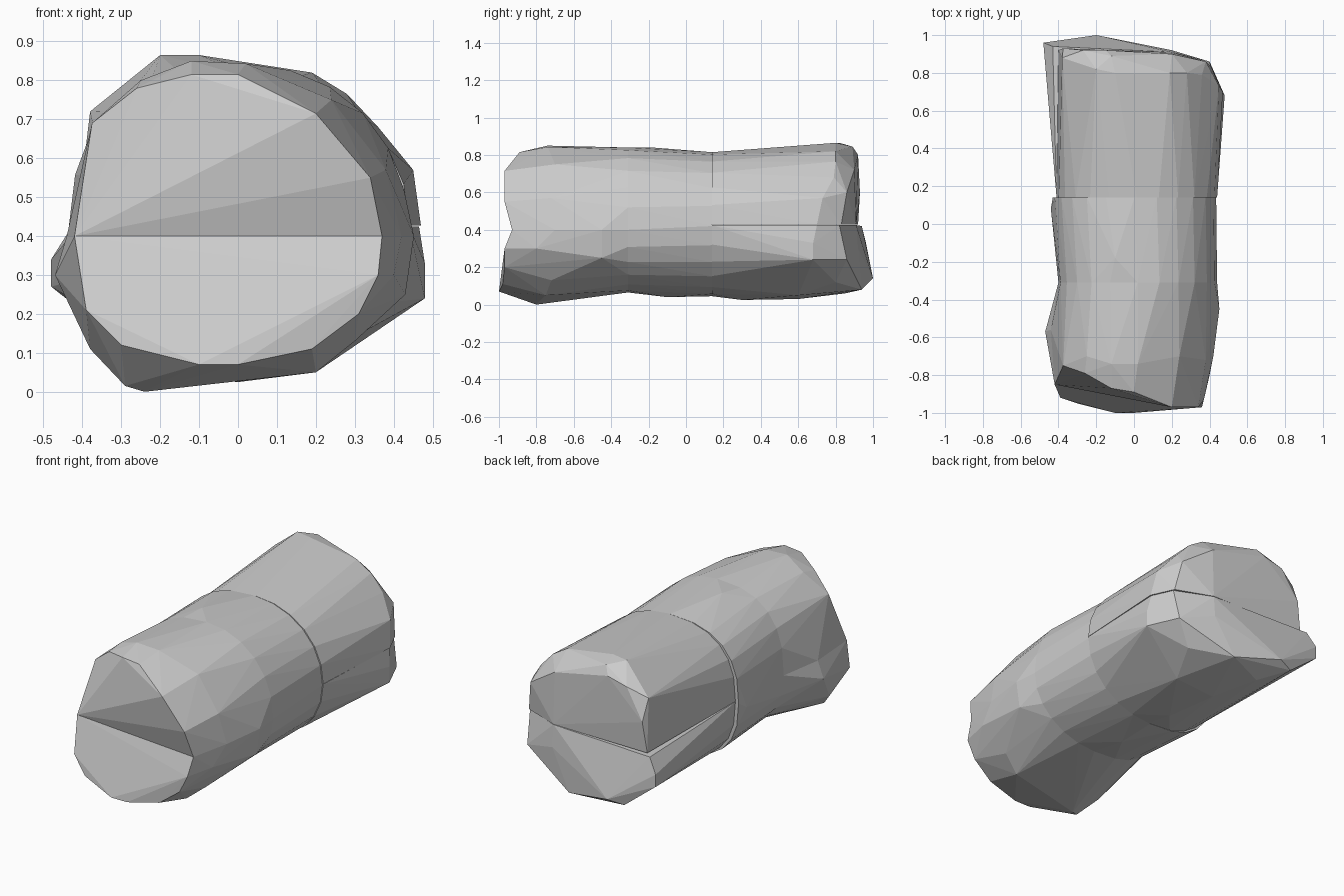
import bpy, bmesh
from math import cos, sin, pi


def arc(y, left, right, base, tip, n=12):
    """Half oval across the log, squarer on its left side, from seam to top or bottom."""
    cx, rx = (left + right) / 2, (right - left) / 2
    pts = []
    for i in range(n + 1):
        c, s = cos(pi * i / n), max(sin(pi * i / n), 0.0)
        k = 0.78 if c < 0 else 0.96
        x = abs(c) ** k * (1 if c > 0 else -1)
        pts.append((cx + rx * x, y, base + (tip - base) * s ** k))
    return pts


def hull(name, points):
    """Flat-faced convex chunk wrapped around the given points."""
    bm = bmesh.new()
    for p in points:
        bm.verts.new(p)
    bmesh.ops.remove_doubles(bm, verts=bm.verts, dist=0.002)
    res = bmesh.ops.convex_hull(bm, input=bm.verts)
    loose = [g for g in res["geom_interior"] if isinstance(g, bmesh.types.BMVert)]
    bmesh.ops.delete(bm, geom=loose, context='VERTS')
    bmesh.ops.recalc_face_normals(bm, faces=bm.faces)
    mesh = bpy.data.meshes.new(name)
    bm.to_mesh(mesh)
    bm.free()
    obj = bpy.data.objects.new(name, mesh)
    bpy.context.collection.objects.link(obj)


# Front chunk, upper half with its slanted end
hull("front_upper", arc(-0.31, -0.40, 0.44, 0.40, 0.84) + [
    (-0.25, -0.70, 0.80), (-0.12, -0.74, 0.85), (0.02, -0.74, 0.843), (0.24, -0.70, 0.75),
    (0.38, -0.72, 0.57), (0.42, -0.70, 0.40), (-0.44, -0.56, 0.40), (0.452, -0.45, 0.40),
    (-0.42, -0.85, 0.40), (-0.375, -0.75, 0.69), (-0.26, -0.79, 0.78),
    (-0.12, -0.87, 0.815), (0.0, -0.89, 0.815), (0.20, -0.97, 0.715),
    (0.34, -0.97, 0.55), (0.37, -0.93, 0.40)])

# Front chunk, lower half
hull("front_lower", arc(-0.31, -0.40, 0.44, 0.40, 0.065) + [
    (-0.47, -0.57, 0.30), (-0.44, -0.56, 0.40), (-0.24, -0.80, 0.0),
    (-0.29, -0.83, 0.015), (-0.38, -0.75, 0.11), (0.20, -0.75, 0.05),
    (0.30, -0.72, 0.13), (0.40, -0.80, 0.30), (0.42, -0.70, 0.40),
    (0.452, -0.45, 0.40), (0.43, -0.45, 0.25),
    (-0.42, -0.85, 0.40), (-0.39, -0.92, 0.21), (-0.30, -0.95, 0.12),
    (-0.10, -1.0, 0.07), (0.0, -1.0, 0.07), (0.19, -0.98, 0.11),
    (0.31, -0.97, 0.20), (0.36, -0.97, 0.30), (0.37, -0.93, 0.40)])

# Middle band
hull("middle_band",
     arc(-0.31, -0.40, 0.44, 0.40, 0.84) + arc(-0.31, -0.40, 0.44, 0.40, 0.065)
     + arc(0.14, -0.43, 0.435, 0.42, 0.815) + arc(0.14, -0.43, 0.435, 0.42, 0.045)
     + [(-0.44, 0.08, 0.38), (0.0, -0.10, 0.04), (-0.10, -0.18, 0.84)])

# Back chunk, upper half with a flat left side
hull("back_upper", arc(0.14, -0.41, 0.44, 0.427, 0.815) + [
    (0.47, 0.70, 0.427), (0.45, 0.73, 0.57), (0.41, 0.83, 0.427), (0.38, 0.86, 0.60),
    (0.36, 0.79, 0.68), (0.28, 0.80, 0.765), (0.19, 0.80, 0.82),
    (-0.10, 0.80, 0.865), (-0.20, 0.82, 0.865), (-0.12, 0.89, 0.845),
    (-0.38, 0.88, 0.72), (-0.40, 0.92, 0.427), (0.20, 0.91, 0.427),
    (0.20, 0.90, 0.72), (-0.15, 0.92, 0.80), (-0.27, 0.92, 0.77), (-0.375, 0.93, 0.60)])

# Back chunk, lower half with a pointed left corner
hull("back_lower", arc(0.14, -0.41, 0.44, 0.425, 0.045) + [
    (-0.48, 0.96, 0.27), (-0.48, 0.96, 0.34), (-0.43, 0.94, 0.42), (-0.20, 1.0, 0.14),
    (-0.29, 0.97, 0.12), (0.08, 0.94, 0.08), (0.20, 0.92, 0.30), (0.20, 0.91, 0.425),
    (0.41, 0.82, 0.425), (0.40, 0.86, 0.24), (0.48, 0.68, 0.33), (0.48, 0.68, 0.24),
    (0.465, 0.70, 0.425), (0.20, 0.60, 0.05), (0.0, 0.30, 0.025), (-0.05, 0.60, 0.03),
    (0.29, 0.80, 0.12), (-0.15, 0.85, 0.06)])
